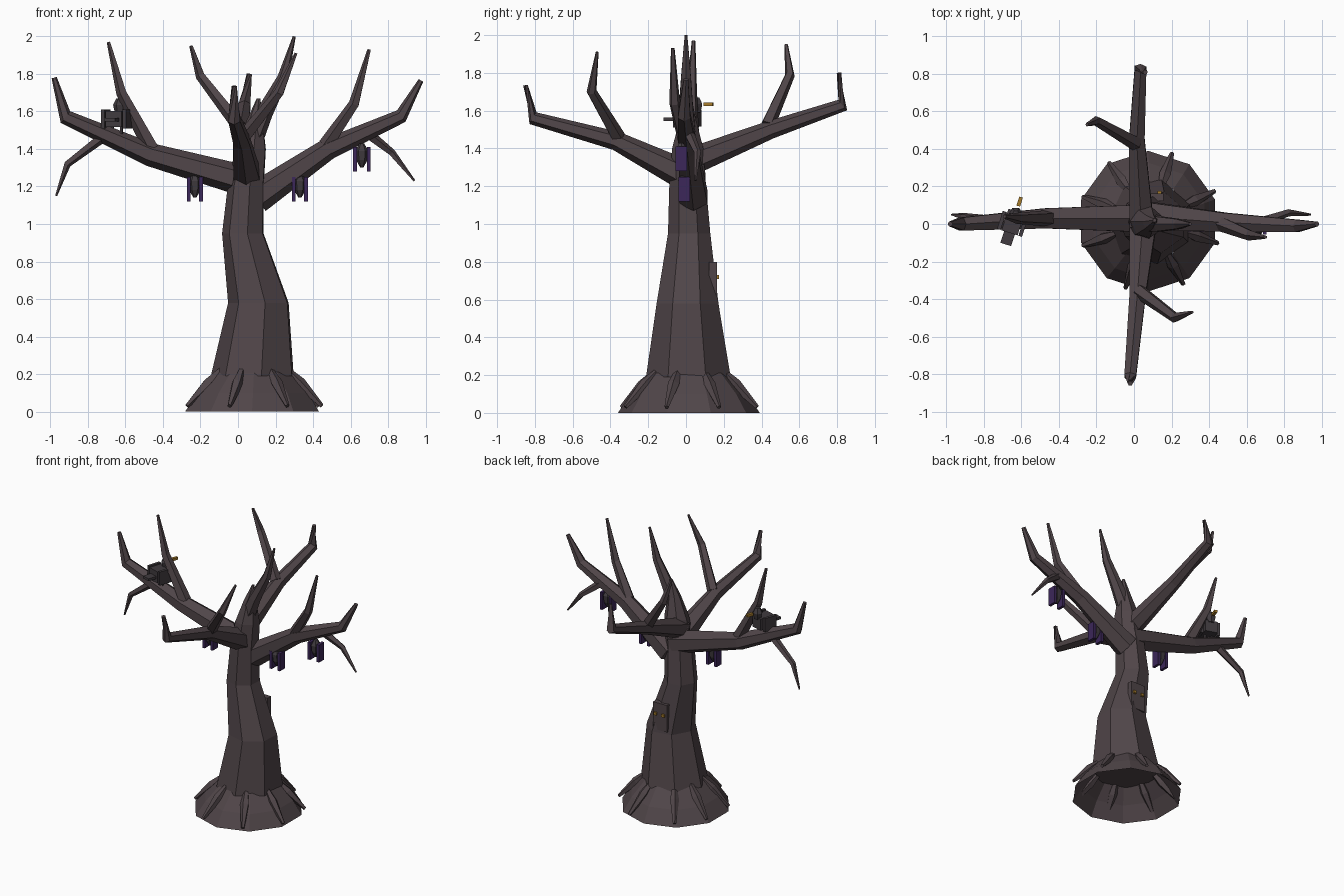
import bpy, bmesh, math
from mathutils import Vector, Matrix

cube = bpy.data.objects.get("Cube")
if cube:
    bpy.data.objects.remove(cube)


def material(name, rgb):
    mat = bpy.data.materials.new(name)
    mat.use_nodes = True
    mat.diffuse_color = (*rgb, 1)
    mat.node_tree.nodes["Principled BSDF"].inputs["Base Color"].default_value = (*rgb, 1)
    return mat


BARK = material("dark bark", (.08, .06, .066))
CHARCOAL = material("charcoal feathers", (.052, .044, .05))
PURPLE = material("purple wings", (.045, .02, .1))
GOLD = material("dull gold", (.38, .2, .025))


def finish(name, bm, mat):
    mesh = bpy.data.meshes.new(name)
    bmesh.ops.recalc_face_normals(bm, faces=bm.faces)
    bm.to_mesh(mesh)
    bm.free()
    mesh.materials.append(mat)
    obj = bpy.data.objects.new(name, mesh)
    bpy.context.collection.objects.link(obj)
    return obj


def sweep(name, points, sides=6, mat=BARK, upright=False, start=0, capped=True):
    """Faceted tube through (x, y, z, radius) points."""
    bm = bmesh.new()
    path = [Vector(p[:3]) for p in points]
    rings = []
    for i, centre in enumerate(path):
        along = (path[min(i + 1, len(path) - 1)] - path[max(i - 1, 0)]).normalized()
        if upright:
            u, v = Vector((1, 0, 0)), Vector((0, 1, 0))
        else:
            side = Vector((0, 1, 0)) if abs(along.y) < .7 else Vector((1, 0, 0))
            u = along.cross(side).normalized()
            v = along.cross(u)
        ring = []
        for k in range(sides):
            a = math.radians(start) + math.tau * k / sides
            ring.append(bm.verts.new(centre + points[i][3] * (u * math.cos(a) + v * math.sin(a))))
        rings.append(ring)
    for low, high in zip(rings, rings[1:]):
        for k in range(sides):
            n = (k + 1) % sides
            bm.faces.new((low[k], low[n], high[n], high[k]))
    if capped:
        bm.faces.new(rings[0])
        bm.faces.new(rings[-1])
    return finish(name, bm, mat)


def box(name, centre, size, mat, frame=Matrix()):
    bm = bmesh.new()
    bmesh.ops.create_cube(bm, size=1)
    bm.transform(frame @ Matrix.Translation(centre) @ Matrix.Diagonal((*size, 1)))
    return finish(name, bm, mat)


# Crooked trunk and hollow root flare
sweep("trunk", [(.085, .015, .19, .23), (.115, .01, .58, .168), (.03, .018, .95, .115),
                (.045, .01, 1.2, .1), (.07, .01, 1.4, .085), (.09, .01, 1.55, .045),
                (.11, .02, 1.67, .01)], 7, upright=True, start=-80)
sweep("root_flare", [(.075, .015, 0, .375), (.08, .015, .1, .31), (.085, .015, .21, .21)],
      10, upright=True, start=18, capped=False)

# Root spikes lying against the flare
for angle in (-110, -62, -18, 25, 72, 125, 160, 200):
    c, s = math.cos(math.radians(angle)), math.sin(math.radians(angle))
    sweep("root", [(.085 + r * c, .015 + r * s, z, w) for r, z, w in
                   ((.17, .24, .012), (.26, .15, .032), (.38, .03, .012))], 5)

# Four main limbs, each ending in an upturned tip
sweep("right_limb", [(.07, .03, 1.22, .085), (-.47, .03, 1.37, .062),
                     (-.92, 0, 1.57, .04), (-.98, 0, 1.78, .014)])
sweep("left_limb", [(.1, .04, 1.14, .085), (.48, .01, 1.4, .058),
                    (.87, -.01, 1.575, .038), (.975, 0, 1.765, .014)])
sweep("front_limb", [(.05, .03, 1.24, .085), (.02, -.37, 1.44, .05),
                     (-.02, -.81, 1.56, .036), (-.02, -.85, 1.735, .014)])
sweep("back_limb", [(.04, 0, 1.32, .075), (.015, .45, 1.5, .048),
                    (.035, .83, 1.63, .036), (.06, .81, 1.8, .014)])
sweep("leader", [(.05, .01, 1.38, .06), (.14, 0, 1.59, .045),
                 (.24, 0, 1.78, .03), (.3, 0, 2, .008)])

# Upright twigs
sweep("right_twig", [(-.46, .03, 1.4, .045), (-.62, .03, 1.7, .03), (-.69, .04, 1.97, .01)], 5)
sweep("left_twig", [(.47, 0, 1.42, .042), (.62, -.06, 1.64, .03), (.7, -.07, 1.93, .01)], 5)
sweep("front_twig", [(.03, -.36, 1.46, .04), (.22, -.5, 1.7, .028), (.31, -.47, 1.91, .008)], 5)
sweep("back_twig", [(.01, .43, 1.52, .04), (-.2, .55, 1.79, .027), (-.25, .53, 1.95, .01)], 5)

# Drooping twigs
sweep("right_droop", [(-.7, .01, 1.48, .03), (-.91, .04, 1.32, .02), (-.97, .05, 1.15, .006)], 5)
sweep("left_droop", [(.68, .01, 1.49, .03), (.82, .06, 1.38, .02), (.94, .05, 1.23, .006)], 5)

# Plate with a pair of eyes on the back of the trunk
box("hollow_plate", (.1, .143, .7), (.115, .04, .2), BARK)
for x in (.07, .135):
    box("hollow_eye", (x, .167, .72), (.022, .018, .02), GOLD)

# Perched bird, facing the back
perch = Matrix.Translation((-.645, .01, 1.56)) @ Matrix.Rotation(math.radians(-18), 4, "Z")
box("bird_body", (0, 0, 0), (.09, .12, .085), CHARCOAL, perch)
box("bird_tail", (0, -.09, -.005), (.06, .07, .018), CHARCOAL, perch)
sweep("bird_head", [(-.63, .055, 1.59, .026), (-.63, .055, 1.635, .036),
                    (-.63, .055, 1.67, .018)], 6, CHARCOAL, upright=True)
box("bird_beak", (0, .115, .075), (.02, .05, .018), GOLD, perch)
for side in (-1, 1):
    box("bird_wing", (side * .06, -.01, 0), (.02, .1, .1), CHARCOAL, perch)
    box("bird_leg", (side * .025, 0, -.06), (.012, .012, .05), CHARCOAL, perch)

# Hanging bats: a tapered body between two folded wings
for x, y, top, spread in ((-.23, 0, 1.24, .033), (.33, -.01, 1.24, .033), (.66, -.025, 1.4, .037)):
    sweep("bat_body", [(x, y, top + .03, .012), (x, y, top - .01, .036),
                       (x, y, top - .06, .03), (x, y, top - .1, .008)], 6, CHARCOAL, upright=True)
    for side in (-1, 1):
        box("bat_wing", (x + side * spread, y, top - .055), (.02, .06, .13), PURPLE)
